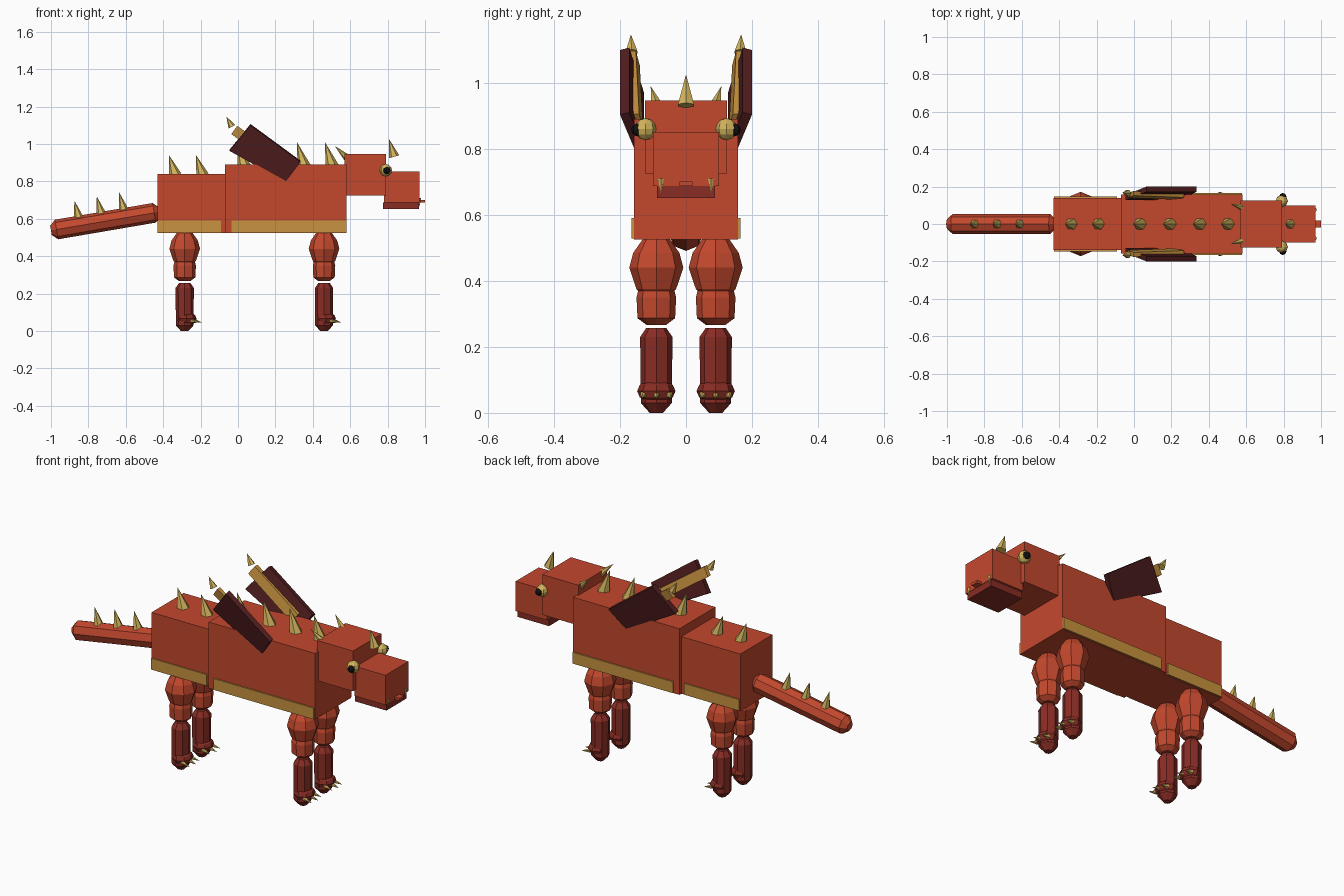
import bpy, bmesh, math
from mathutils import Vector

if "Cube" in bpy.data.objects:
    bpy.data.objects.remove(bpy.data.objects["Cube"])


def material(name, rgb):
    m = bpy.data.materials.new(name)
    m.diffuse_color = (*rgb, 1)
    m.use_nodes = True
    m.node_tree.nodes["Principled BSDF"].inputs["Base Color"].default_value = m.diffuse_color
    return m


RED = material("red hide", (0.55, 0.065, 0.027))
DARK = material("dark red hide", (0.25, 0.026, 0.018))
MAROON = material("maroon membrane", (0.085, 0.013, 0.014))
TAN = material("tan belly", (0.58, 0.29, 0.05))
GOLD = material("pale gold horn", (0.65, 0.46, 0.11))
BLACK = material("black pupil", (0.006, 0.006, 0.006))


def add_mesh(name, verts, faces, mat):
    me = bpy.data.meshes.new(name)
    me.from_pydata(verts, [], faces)
    bm = bmesh.new()
    bm.from_mesh(me)
    bmesh.ops.recalc_face_normals(bm, faces=bm.faces)
    bm.to_mesh(me)
    bm.free()
    me.materials.append(mat)
    ob = bpy.data.objects.new(name, me)
    bpy.context.collection.objects.link(ob)
    return ob


BOX_FACES = [(0, 1, 3, 2), (4, 6, 7, 5), (0, 4, 5, 1), (2, 3, 7, 6), (0, 2, 6, 4), (1, 5, 7, 3)]


def box(name, x, y, z, mat):
    verts = [(a, b, c) for a in x for b in y for c in z]
    return add_mesh(name, verts, BOX_FACES, mat)


def lathe(name, start, end, profile, mat, sides=8):
    """Rings of (distance along axis, radius) from start towards end; radius 0 makes a point."""
    start, end = Vector(start), Vector(end)
    q = Vector((0, 0, 1)).rotation_difference(end - start)
    verts, faces, rings = [], [], []
    for t, r in profile:
        n = sides if r > 0 else 1
        rings.append(range(len(verts), len(verts) + n))
        for i in range(n):
            a = math.tau * i / sides
            verts.append(start + q @ Vector((r * math.cos(a), r * math.sin(a), t)))
    for lo, hi in zip(rings, rings[1:]):
        for i in range(sides):
            j = (i + 1) % sides
            ids = [lo[i % len(lo)], lo[j % len(lo)], hi[j % len(hi)], hi[i % len(hi)]]
            faces.append(list(dict.fromkeys(ids)))
    for ring in (rings[0], rings[-1]):
        if len(ring) > 1:
            faces.append(list(ring))
    return add_mesh(name, verts, faces, mat)


def cone(name, base, tip, r, mat=GOLD, sides=6):
    length = (Vector(tip) - Vector(base)).length
    return lathe(name, base, tip, [(0, r), (length, 0)], mat, sides)


def ball(name, centre, r, mat, scale=(1, 1, 1)):
    bpy.ops.mesh.primitive_uv_sphere_add(segments=8, ring_count=6, radius=r, location=centre)
    ob = bpy.context.object
    ob.name = name
    ob.scale = scale
    ob.data.materials.append(mat)
    return ob


# Body blocks and the belly bands wrapped round their lower edges
box("chest", (-0.07, 0.58), (-0.157, 0.157), (0.525, 0.89), RED)
box("hindquarters", (-0.43, -0.065), (-0.14, 0.14), (0.525, 0.84), RED)
box("chest_belly", (-0.035, 0.578), (-0.165, 0.165), (0.528, 0.59), TAN)
box("rear_belly", (-0.428, -0.09), (-0.147, 0.147), (0.528, 0.59), TAN)

# Head
box("head", (0.57, 0.79), (-0.125, 0.125), (0.725, 0.947), RED)
box("muzzle", (0.78, 0.97), (-0.1, 0.1), (0.688, 0.852), RED)
box("jaw", (0.775, 0.968), (-0.088, 0.088), (0.652, 0.688), DARK)
box("tongue", (0.9, 1.0), (-0.02, 0.02), (0.688, 0.702), RED)
cone("nose_horn", (0.835, 0, 0.932), (0.808, 0, 1.026), 0.028)

# Tail: a long rounded eight-sided rod
lathe("tail", (-1.0, 0, 0.538), (-0.42, 0, 0.637),
      [(0, 0.025), (0.03, 0.053), (0.56, 0.053), (0.59, 0.025)], RED)

# Spines along the back and tail
for x in (0.03, 0.19, 0.35, 0.5):
    cone("chest_spine", (x + 0.003, 0, 0.88), (x - 0.035, 0, 1.01), 0.036)
for x in (-0.335, -0.19):
    cone("rear_spine", (x, 0, 0.832), (x - 0.035, 0, 0.942), 0.034)
for x, z in ((-0.85, 0.598), (-0.73, 0.62), (-0.61, 0.641)):
    cone("tail_spine", (x, 0, z), (x - 0.025, 0, z + 0.1), 0.028)

for s in (-1, 1):
    # Eyes, side horns and fangs
    ball("eye", (0.79, s * 0.123, 0.86), 0.033, GOLD)
    ball("pupil", (0.795, s * 0.146, 0.858), 0.02, BLACK)
    cone("side_horn", (0.6, s * 0.083, 0.91), (0.517, s * 0.107, 0.99), 0.025)
    cone("fang", (0.967, s * 0.076, 0.71), (0.972, s * 0.076, 0.665), 0.011)

    # Wing slab leaning outwards
    corners = [(-0.045, 0.155, 0.963), (0.067, 0.2, 1.1), (0.254, 0.155, 0.797), (0.334, 0.2, 0.904)]
    verts = [(x, s * (y - d), z + d * 0.25) for x, y, z in corners for d in (0, 0.028)]
    add_mesh("wing", verts, BOX_FACES, MAROON)

    # Wing bone along the inner face with a claw at its upper end
    bone = [(x + k * 0.016, s * (y + k * 0.006), z + k * 0.022)
            for x, z, c in ((-0.02, 1.075, 0.16), (0.25, 0.884, 0.15))
            for k in (-1, 1) for y in (c - 0.014, c + 0.01)]
    add_mesh("wing_bone", bone, BOX_FACES, TAN)
    cone("wing_claw", (-0.033, s * 0.165, 1.093), (-0.062, s * 0.167, 1.147), 0.02)

    # Legs
    for lx in (-0.285, 0.46):
        y = s * 0.09

        def limb(name, profile, mat):
            lathe(name, (lx, y, 0), (lx, y, 1), profile, mat)

        limb("thigh", [(0.36, 0.045), (0.375, 0.06), (0.44, 0.082), (0.485, 0.07), (0.525, 0.042)], RED)
        limb("calf", [(0.267, 0.03), (0.287, 0.057), (0.35, 0.06), (0.41, 0.045)], RED)
        limb("shin", [(0.0, 0.02), (0.03, 0.047), (0.23, 0.049), (0.258, 0.03)], DARK)
        ball("foot", (lx + 0.01, y, 0.066), 0.058, DARK, (0.92, 1, 0.65))
        for d in (-0.038, 0, 0.038):
            cx = lx + 0.045 - abs(d) * 0.3
            cone("claw", (cx, y + d, 0.056), (cx + 0.05, y + d * 1.15, 0.045), 0.012)
